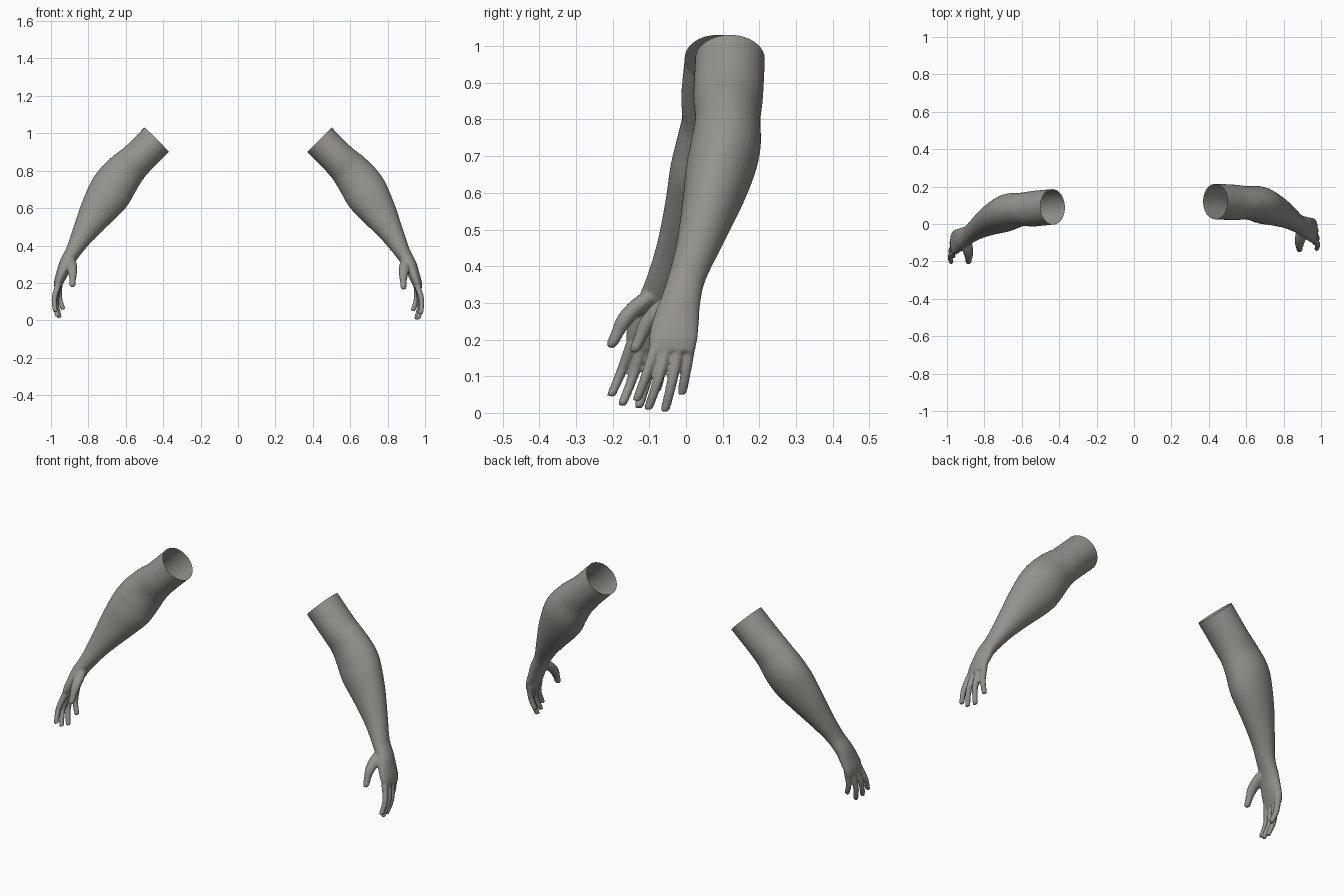
import bpy, bmesh, math
from mathutils import Vector, Matrix

if "Cube" in bpy.data.objects:
    bpy.data.objects.remove(bpy.data.objects["Cube"])

skin = bpy.data.materials.new("warm grey")
skin.diffuse_color = (0.30, 0.29, 0.265, 1)
skin.use_nodes = True
skin.node_tree.nodes["Principled BSDF"].inputs["Base Color"].default_value = skin.diffuse_color

# Each section: centre x, y, z, half width across the x-z plane, half width in y
FOREARM = [
    (.375, .120, 1.025, .093, .094), (.435, .120, .965, .093, .095),
    (.538, .115, .862, .093, .095), (.600, .114, .800, .104, .089),
    (.655, .108, .730, .115, .096), (.697, .094, .662, .115, .095),
    (.758, .071, .570, .094, .081), (.828, .035, .456, .062, .062),
    (.880, .001, .363, .042, .052), (.918, -.017, .300, .036, .056),
    (.940, -.029, .245, .031, .064), (.957, -.035, .200, .026, .066),
    (.966, -.036, .165, .018, .058)]
THUMB = [
    (.900, -.030, .325, .022, .024), (.892, -.062, .290, .030, .034),
    (.885, -.100, .250, .025, .027), (.884, -.122, .210, .018, .019),
    (.885, -.136, .178, .016, .016), (.885, -.140, .165, .009, .009)]
# Finger paths: knuckle, middle joint, tip
FINGERS = [
    ((.960, -.082, .185), (.982, -.108, .105), (.977, -.132, .040)),
    ((.963, -.052, .180), (.979, -.076, .090), (.966, -.101, .017)),
    ((.962, -.020, .180), (.972, -.038, .085), (.956, -.056, .012)),
    ((.955, .011, .190), (.955, .000, .115), (.937, -.010, .058))]


def spline(a, b, c, d, t):
    return 0.5 * (2 * b + (c - a) * t + (2 * a - 5 * b + 4 * c - d) * t * t
                  + (3 * b - a - 3 * c + d) * t ** 3)


def loft(bm, sections, sides=32, steps=5):
    """Closed tube through elliptical sections, smoothly interpolated."""
    s = [Vector(p) for p in sections]
    s = [2 * s[0] - s[1]] + s + [2 * s[-1] - s[-2]]
    path = []
    for i in range(1, len(s) - 2):
        path += [spline(*s[i - 1:i + 3], k / steps) for k in range(steps)]
    path.append(s[-2])
    rings = []
    for i, p in enumerate(path):
        d = path[min(i + 1, len(path) - 1)] - path[max(i - 1, 0)]
        n = Vector((-d[2], 0, d[0])).normalized()
        ring = []
        for k in range(sides):
            t = math.tau * k / sides
            ring.append(bm.verts.new(Vector(p[:3]) + n * p[3] * math.cos(t)
                                     + Vector((0, p[4] * math.sin(t), 0))))
        rings.append(ring)
    for r, q in zip(rings, rings[1:]):
        for k in range(sides):
            j = (k + 1) % sides
            bm.faces.new((r[k], r[j], q[j], q[k]))
    bm.faces.new(rings[0][::-1])
    bm.faces.new(rings[-1])


def make_arm_mesh():
    bm = bmesh.new()
    loft(bm, FOREARM)
    loft(bm, THUMB, 20)
    for base, mid, tip in FINGERS:
        end = Vector(tip) + (Vector(tip) - Vector(mid)).normalized() * 0.008
        loft(bm, [(*base, .017, .017), (*mid, .0145, .0145),
                  (*tip, .0125, .0125), (*end, .007, .007)], 16)
    bmesh.ops.recalc_face_normals(bm, faces=bm.faces)
    me = bpy.data.meshes.new("arm_parts")
    bm.to_mesh(me)
    bm.free()

    # Fuse the hand and fingers into one skin
    tmp = bpy.data.objects.new("arm_parts", me)
    bpy.context.collection.objects.link(tmp)
    rm = tmp.modifiers.new("fuse", 'REMESH')
    rm.mode = 'VOXEL'
    rm.voxel_size = 0.005
    sm = tmp.modifiers.new("soften", 'SMOOTH')
    sm.factor = 0.5
    sm.iterations = 5
    dg = bpy.context.evaluated_depsgraph_get()
    out = bpy.data.meshes.new_from_object(tmp.evaluated_get(dg))
    bpy.data.objects.remove(tmp)

    # Cut the upper arm open
    bm = bmesh.new()
    bm.from_mesh(out)
    bmesh.ops.bisect_plane(bm, geom=bm.verts[:] + bm.edges[:] + bm.faces[:],
                           plane_co=(.435, .12, .965), plane_no=(-1, 0, 1),
                           clear_outer=True)
    for f in bm.faces:
        f.smooth = True
    bm.to_mesh(out)
    bm.free()
    out.materials.clear()
    out.materials.append(skin)
    return out


right = make_arm_mesh()
left = right.copy()
# The opposite arm is mirrored and swung slightly forward
pivot = Matrix.Translation((0, .12, 1))
left.transform(Matrix.Translation((0, -.027, 0)) @ pivot
               @ Matrix.Rotation(-.045, 4, 'X') @ pivot.inverted()
               @ Matrix.Scale(-1, 4, (1, 0, 0)))
left.flip_normals()
for name, me in (("right_arm", right), ("left_arm", left)):
    bpy.context.collection.objects.link(bpy.data.objects.new(name, me))
